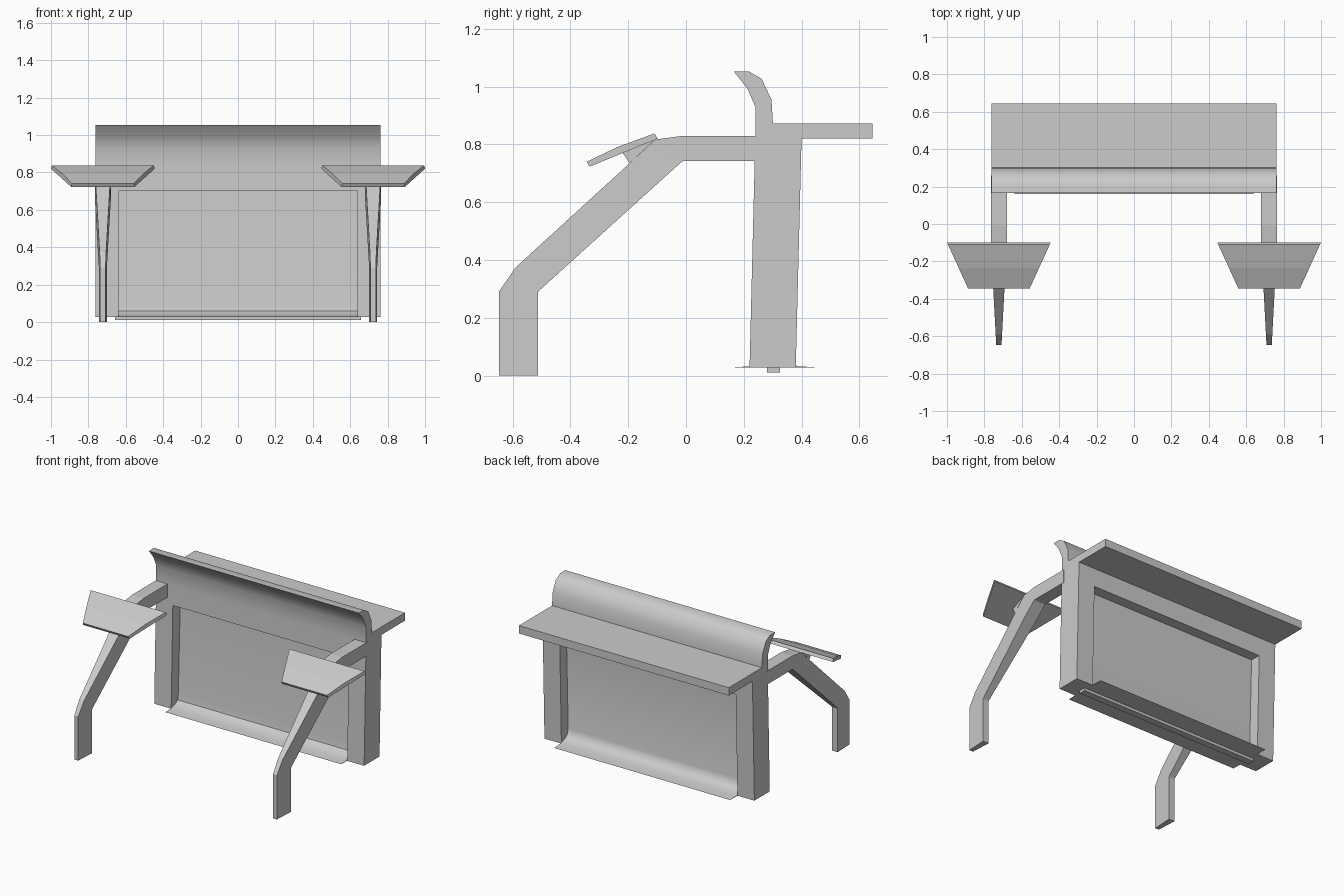
import bpy, bmesh

if "Cube" in bpy.data.objects:
    bpy.data.objects.remove(bpy.data.objects["Cube"])

def loft(name, rings, smooth=None):
    """Skin closed rings of equal length and cap both ends."""
    bm = bmesh.new()
    vs = [[bm.verts.new(p) for p in r] for r in rings]
    n = len(vs[0])
    for a, b in zip(vs, vs[1:]):
        for i in range(n):
            j = (i + 1) % n
            bm.faces.new((a[i], a[j], b[j], b[i]))
    bm.faces.new(vs[0][::-1])
    bm.faces.new(vs[-1])
    bmesh.ops.recalc_face_normals(bm, faces=bm.faces[:])
    me = bpy.data.meshes.new(name)
    bm.to_mesh(me)
    bm.free()
    ob = bpy.data.objects.new(name, me)
    bpy.context.collection.objects.link(ob)
    if smooth:
        bpy.ops.object.select_all(action='DESELECT')
        ob.select_set(True)
        bpy.context.view_layer.objects.active = ob
        bpy.ops.object.shade_smooth_by_angle(angle=smooth)
    return ob

def profile(name, pts, half_width, cx=0.0, smooth=None):
    """Extrude a (y, z) side profile along x; half_width is a function of y."""
    return loft(name, [[(cx + s * half_width(y), y, z) for y, z in pts]
                       for s in (-1, 1)], smooth)

# Wall body with curled top lip and rear shelf
wall = profile("wall_frame", [
    (0.22, 0.028), (0.38, 0.028), (0.40, 0.82), (0.645, 0.82), (0.645, 0.872),
    (0.301, 0.872), (0.296, 0.955), (0.262, 1.027), (0.217, 1.053),
    (0.165, 1.053), (0.213, 0.993), (0.24, 0.93), (0.24, 0.83)],
    lambda y: 0.763, smooth=0.75)

# Opening through the wall
cutter = profile("opening_cutter", [(0, -0.1), (0.6, -0.1), (0.6, 0.70), (0, 0.70)],
                 lambda y: 0.64)
cutter.hide_render = True
cutter.hide_viewport = True
cut = wall.modifiers.new("opening", 'BOOLEAN')
cut.object = cutter
cut.solver = 'EXACT'

# Thin panel with a flared foot, and the bar under it
profile("panel", [
    (0.16, 0.028), (0.22, 0.032), (0.26, 0.042), (0.288, 0.06), (0.295, 0.10),
    (0.315, 0.705), (0.327, 0.705), (0.309, 0.10), (0.322, 0.06),
    (0.35, 0.042), (0.39, 0.032), (0.455, 0.028)], lambda y: 0.64, smooth=0.75)
profile("floor_bar", [(0.28, 0.01), (0.325, 0.01), (0.325, 0.03), (0.28, 0.03)],
        lambda y: 0.657)

def arm_width(y):
    t = min(1.0, max(0.0, (y + 0.65) / 0.54))
    return 0.014 + 0.0285 * t

def tablet_width(y):
    return 0.165 + 0.1125 * (y + 0.344) / 0.246

# Arm cross sections: (front/top point, back/bottom point)
sections = [((-0.648, 0), (-0.513, 0)), ((-0.648, 0.29), (-0.513, 0.286)),
            ((-0.59, 0.374), (-0.508, 0.294)), ((-0.195, 0.735), (-0.11, 0.654)),
            ((-0.105, 0.817), (-0.018, 0.737)), ((-0.01, 0.83), (-0.01, 0.742)),
            ((0.26, 0.83), (0.26, 0.742))]

for side, s in (("left", -1), ("right", 1)):
    cx = 0.7225 * s
    # Bent support leg
    loft("arm_" + side, [
        [(cx - arm_width(a[0]), *a), (cx + arm_width(a[0]), *a),
         (cx + arm_width(b[0]), *b), (cx - arm_width(b[0]), *b)]
        for a, b in sections])
    # Wedge under the tablet
    profile("tablet_mount_" + side,
            [(-0.195, 0.735), (-0.22, 0.771), (-0.105, 0.82)], arm_width, cx)
    # Tapered, tilted tablet
    profile("tablet_" + side, [
        (-0.334, 0.723), (-0.098, 0.82), (-0.109, 0.838),
        (-0.237, 0.791), (-0.344, 0.74)], tablet_width, cx)
